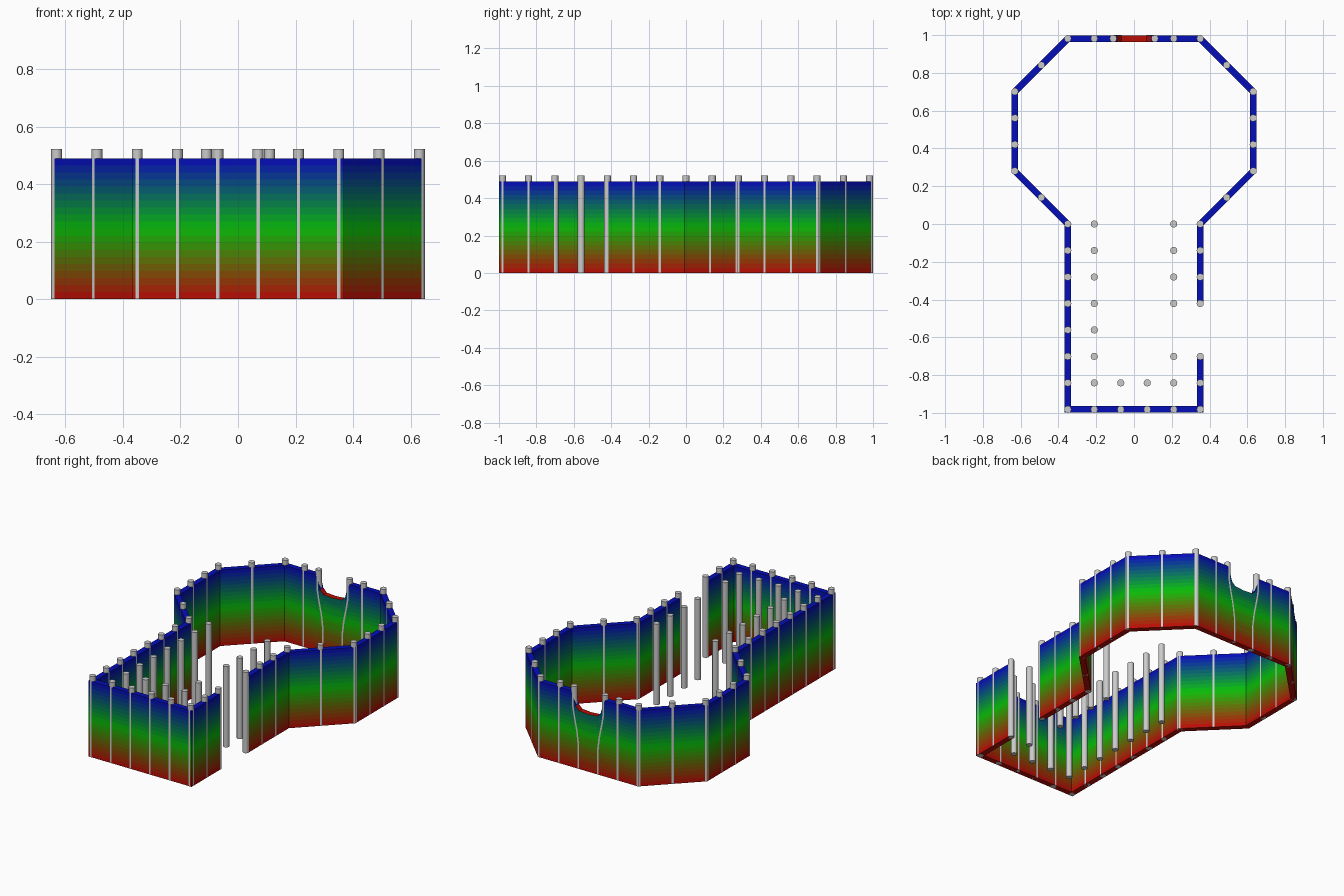
import bpy, bmesh, math
from mathutils import Vector

if "Cube" in bpy.data.objects:
    bpy.data.objects.remove(bpy.data.objects["Cube"])

P = 0.1402          # post spacing
HALF = 0.0175       # half wall thickness
WALL_H, POST_H, POST_R = 0.49, 0.522, 0.019
BANDS = 20


def finish(bm, name, angle):
    bmesh.ops.recalc_face_normals(bm, faces=bm.faces)
    me = bpy.data.meshes.new(name)
    bm.to_mesh(me)
    bm.free()
    ob = bpy.data.objects.new(name, me)
    bpy.context.collection.objects.link(ob)
    bpy.ops.object.select_all(action='DESELECT')
    ob.select_set(True)
    bpy.context.view_layer.objects.active = ob
    bpy.ops.object.shade_smooth_by_angle(angle=math.radians(angle))
    return ob


# Height gradient: red at the ground, green in the middle, blue at the rim
def band_material(i):
    t = (i + 0.5) / BANDS
    r, g, b = max(0, 1 - 2 * t), 1 - abs(2 * t - 1), max(0, 2 * t - 1)
    m = bpy.data.materials.new(f"wall_band_{i}")
    m.diffuse_color = (*[(0.05 + 0.70 * c) ** 2.2 for c in (r, g, b)], 1)
    m.use_nodes = True
    m.node_tree.nodes["Principled BSDF"].inputs["Base Color"].default_value = m.diffuse_color
    return m


# Wall: keyhole plan swept as one strip, with a sagging notch at the back
notch = [(0.12, 0.49), (0.105, 0.455), (0.09, 0.40), (0.065, 0.375)]
path = [(2.5 * P, -5 * P, WALL_H), (2.5 * P, -7 * P, WALL_H),
        (-2.5 * P, -7 * P, WALL_H), (-2.5 * P, 0, WALL_H),
        (-4.5 * P, 2 * P, WALL_H), (-4.5 * P, 5 * P, WALL_H),
        (-2.5 * P, 7 * P, WALL_H)]
path += [(-x, 7 * P, z) for x, z in notch] + [(0, 7 * P, 0.37)]
path += [(x, 7 * P, z) for x, z in reversed(notch)]
path += [(2.5 * P, 7 * P, WALL_H), (4.5 * P, 5 * P, WALL_H),
         (4.5 * P, 2 * P, WALL_H), (2.5 * P, 0, WALL_H),
         (2.5 * P, -3 * P, WALL_H)]

bm = bmesh.new()
cols = []
for i, (x, y, top) in enumerate(path):
    c = Vector((x, y))
    d1 = (c - Vector(path[i - 1][:2])).normalized() if i else None
    d2 = (Vector(path[i + 1][:2]) - c).normalized() if i < len(path) - 1 else d1
    d1 = d1 or d2
    n1, n2 = Vector((-d1.y, d1.x)), Vector((-d2.y, d2.x))
    off = (n1 + n2) * HALF / (1 + n1.dot(n2))      # mitred offset
    cols.append([[bm.verts.new((*(c + off * s), top * k / BANDS))
                  for k in range(BANDS + 1)] for s in (1, -1)])


def face(vs, band=None):
    f = bm.faces.new(vs)
    z = sum(v.co.z for v in vs) / len(vs)
    f.material_index = min(BANDS - 1, int(z / WALL_H * BANDS)) if band is None else band


for a, b in zip(cols, cols[1:]):
    for s in (0, 1):
        for k in range(BANDS):
            face((a[s][k], b[s][k], b[s][k + 1], a[s][k + 1]))
    low = a[0][-1].co.z + b[0][-1].co.z < 1.6 * WALL_H
    face((a[0][-1], b[0][-1], b[1][-1], a[1][-1]), 0 if low else BANDS - 1)
    face((a[0][0], b[0][0], b[1][0], a[1][0]), 0)
for e in (cols[0], cols[-1]):
    for k in range(BANDS):
        face((e[0][k], e[1][k], e[1][k + 1], e[0][k + 1]))
wall = finish(bm, "keyhole_wall", 30)
for i in range(BANDS):
    wall.data.materials.append(band_material(i))


# Posts: round tubes through a list of centre points
def add_post(bm, pts, n=12):
    rings = [[bm.verts.new((x + POST_R * math.cos(2 * math.pi * j / n),
                            y + POST_R * math.sin(2 * math.pi * j / n), z))
              for j in range(n)] for x, y, z in pts]
    for a, b in zip(rings, rings[1:]):
        for j in range(n):
            bm.faces.new((a[j], a[(j + 1) % n], b[(j + 1) % n], b[j]))
    bm.faces.new(rings[0])
    bm.faces.new(rings[-1])


def make_posts(name, spots):
    bm = bmesh.new()
    for x, y in spots:
        add_post(bm, [(x * P, y * P, 0), (x * P, y * P, POST_H)])
    finish(bm, name, 40)


# Posts in the wall, in grid steps
spots = [(x, -7) for x in (-1.5, -0.5, 0.5, 1.5)]
for s in (-1, 1):
    spots += [(s * 2.5, y) for y in range(-7, 1) if not (s == 1 and y == -4)]
    spots += [(s * 3.5, 1), (s * 3.5, 6), (s * 2.5, 7), (s * 1.5, 7)]
    spots += [(s * 4.5, y) for y in (2, 3, 4, 5)]
make_posts("wall_posts", spots)

# Free-standing inner posts
inner = [(-0.5, -6), (0.5, -6)]
for s in (-1, 1):
    inner += [(s * 1.5, y) for y in range(-6, 1) if not (s == 1 and y == -4)]
make_posts("inner_posts", inner)

# Two bent posts beside the notch
bm = bmesh.new()
for s in (-1, 1):
    add_post(bm, [(s * x, 7 * P, z) for x, z in
                  ((0.07, 0), (0.07, 0.16), (0.08, 0.24), (0.10, 0.34),
                   (0.11, 0.40), (0.11, POST_H))])
finish(bm, "bent_notch_posts", 40)
